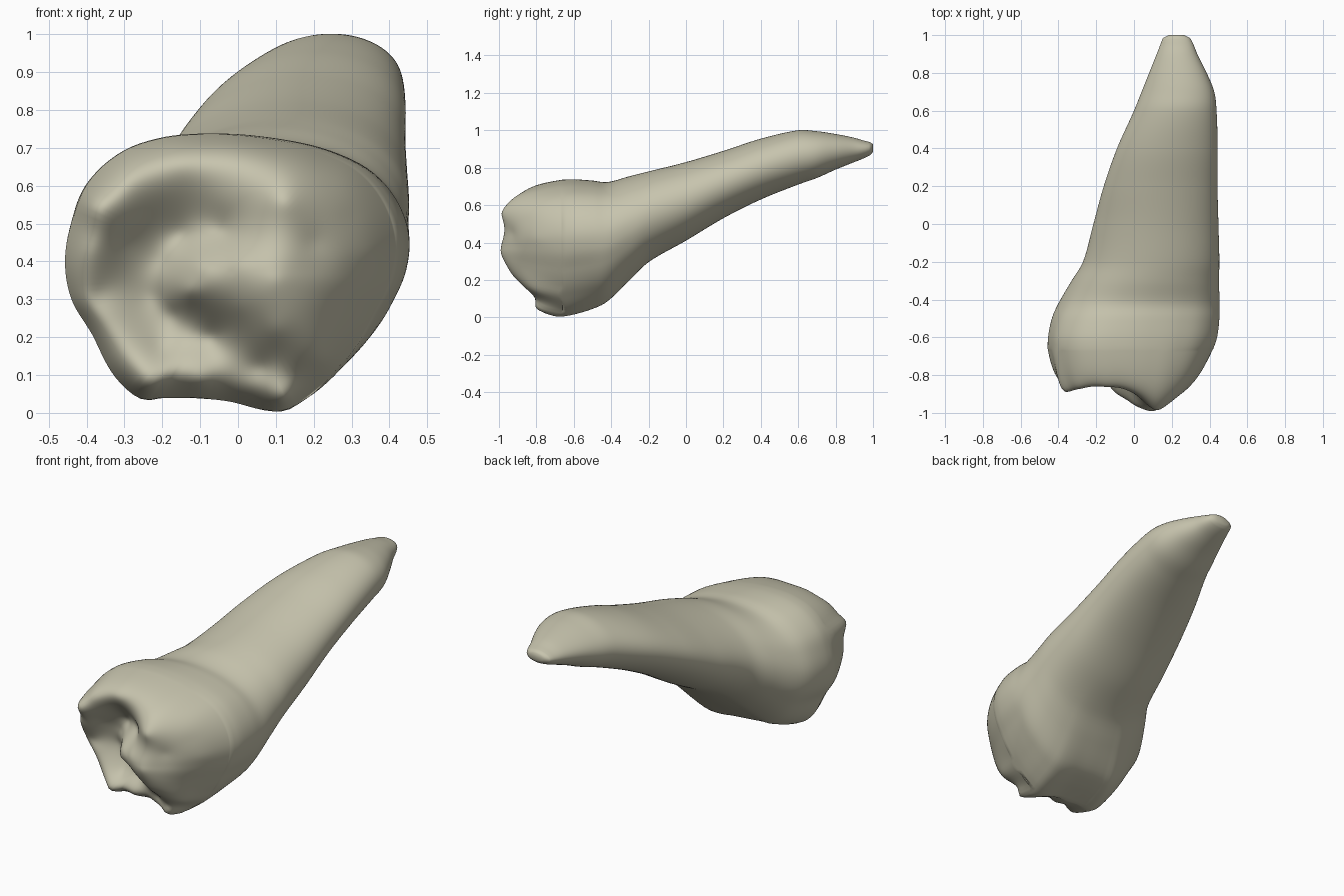
import bpy, bmesh, math

if "Cube" in bpy.data.objects:
    bpy.data.objects.remove(bpy.data.objects["Cube"])

N = 128          # points around each ring

# Stations along the tooth: y, xmin, xmax, zmin, zmax, crown shape blend
STATIONS = [
    (1.00, .185, .265, .885, .925, 0), (.985, .155, .295, .868, .936, 0),
    (.95, .14, .315, .85, .945, 0), (.9, .12, .335, .83, .96, 0),
    (.8, .08, .385, .79, .98, 0), (.7, .04, .425, .745, .995, 0),
    (.6, .0, .437, .71, 1.0, 0), (.4, -.09, .443, .63, .955, 0),
    (.2, -.16, .442, .53, .89, 0), (0, -.215, .447, .41, .83, 0),
    (-.2, -.27, .452, .295, .78, .1), (-.3, -.33, .45, .20, .755, .25),
    (-.42, -.4, .453, .085, .723, .55), (-.5, -.435, .452, .045, .731, .8),
    (-.6, -.455, .44, .015, .738, 1), (-.66, -.457, .42, .004, .736, 1)]

# Crown outline seen from the front
OUTLINE = [
    (.455, .45), (.44, .35), (.39, .25), (.3, .12), (.2, .03), (.14, 0),
    (0, .025), (-.1, .035), (-.19, .035), (-.24, .03), (-.3, .07), (-.38, .2),
    (-.44, .3), (-.457, .4), (-.44, .5), (-.4, .6), (-.3, .69), (-.2, .725),
    (-.05, .737), (.1, .725), (.25, .69), (.35, .64), (.42, .56)]

# Biting surface: x, z and how far forward it reaches
BITE = [
    # outer rim and small cusps
    (-.39, .55, .85), (-.40, .43, .82), (-.37, .31, .76), (-.32, .18, .76),
    (-.25, .07, .77), (-.1, .08, .77), (.02, .06, .75), (.14, .03, .745),
    (.13, .09, .80), (-.3, .63, .85), (-.15, .66, .86), (0, .67, .87),
    # large cusp and its ridge
    (.12, .63, .93), (.12, .56, .985), (.1, .465, .97), (.1, .35, .99),
    (-.1, .39, .88), (-.13, .32, .85), (0, .4, .95), (0, .28, .91),
    (.1, .22, .92), (.2, .45, .93), (.27, .4, .88), (.35, .42, .79),
    (.24, .26, .86), (.3, .52, .84), (.25, .61, .84), (.23, .14, .79),
    # basin and grooves
    (-.3, .45, .79), (-.2, .4, .74), (-.23, .31, .71), (-.2, .55, .81),
    (-.04, .56, .86), (-.04, .48, .83), (-.15, .47, .75), (-.17, .26, .72),
    (-.07, .2, .75), (.06, .12, .79), (-.2, .17, .74), (-.12, .13, .78)]


def hermite(xs, ys, x):
    """Smooth curve through points with ascending xs."""
    n = len(xs)
    i = max(k for k in range(n - 1) if xs[k] <= x or k == 0)

    def slope(k):
        a, b = max(k - 1, 0), min(k + 1, n - 1)
        return (ys[b] - ys[a]) / (xs[b] - xs[a])
    h = xs[i + 1] - xs[i]
    t = (x - xs[i]) / h
    return ((2*t**3 - 3*t*t + 1) * ys[i] + (t**3 - 2*t*t + t) * h * slope(i)
            + (3*t*t - 2*t**3) * ys[i + 1] + (t**3 - t*t) * h * slope(i + 1))


# Outline as a radius for each angle, in a unit box
polar = []
for x, z in OUTLINE:
    u, v = x / .457, (z - .3685) / .3685
    polar.append((math.atan2(v, u), math.hypot(u, v)))
polar.sort()
polar = ([(a - math.tau, r) for a, r in polar[-3:]] + polar
         + [(a + math.tau, r) for a, r in polar[:3]])
PA, PR = zip(*polar)
ANGLES = [-math.pi + math.tau * i / N for i in range(N)]
RADII = [hermite(PA, PR, a) for a in ANGLES]


def root_radius(a):
    """Ellipse, flattened at the upper left and fuller elsewhere."""
    def lobe(deg):
        return max(0, math.cos(a - math.radians(deg))) ** 4
    return 1 - .075 * lobe(135) + .06 * lobe(45) + .03 * lobe(-45) + .03 * lobe(-135)


def section(x0, x1, z0, z1, blend):
    pts = []
    for a, r in zip(ANGLES, RADII):
        q = root_radius(a)
        k = q + (r - q) * blend
        pts.append(((x0 + x1) / 2 + (x1 - x0) / 2 * k * math.cos(a),
                    (z0 + z1) / 2 + (z1 - z0) / 2 * k * math.sin(a)))
    # stretch back so the section exactly fills its box
    xs, zs = [p[0] for p in pts], [p[1] for p in pts]
    fx, fz = (x1 - x0) / (max(xs) - min(xs)), (z1 - z0) / (max(zs) - min(zs))
    return [(x0 + (x - min(xs)) * fx, z0 + (z - min(zs)) * fz) for x, z in pts]


bm = bmesh.new()
rings = []

# Root and crown sides
cols = list(zip(*STATIONS[::-1]))
M = 80
ys = sorted({round(-.66 + 1.66 * i / M, 4) for i in range(M + 1)} | {.985, .993})
for y in reversed(ys):
    pts = section(*[hermite(cols[0], cols[c], y) for c in range(1, 6)])
    rings.append([bm.verts.new((x, y, z)) for x, z in pts])

# Biting surface: a dome plus a smooth fit through the bite points
rim = section(*STATIONS[-1][1:])
CX, CZ, HW, HH = -.0185, .37, .4385, .366


def dome(x, z):
    u, v = (x - CX) / HW, (z - CZ) / HH
    a = math.atan2(v, u)
    c, d = math.cos(a), math.sin(a)
    s = min(1, math.hypot(u, v) / hermite(PA, PR, a))
    p = 3.2 + 8 * max(0, -c)**2 + 8 * max(0, d)**2 + 1 * max(0, -d)**2
    return .66 + .225 * (1 - s ** p)


def kernel(x, z, p):
    return math.sqrt((x - p[0])**2 + (z - p[1])**2 + .025**2)


fit = [(x, z, h - dome(x, z)) for x, z, h in BITE]
fit += [(x, z, 0) for x, z in rim[::5]]
A = [[kernel(p[0], p[1], q) for q in fit] + [p[2]] for p in fit]
n = len(fit)
for i in range(n):
    m = max(range(i, n), key=lambda r: abs(A[r][i]))
    A[i], A[m] = A[m], A[i]
    for r in range(n):
        if r != i:
            f = A[r][i] / A[i][i]
            A[r] = [b - f * c for b, c in zip(A[r], A[i])]
W = [A[i][n] / A[i][i] for i in range(n)]

K = 60
for k in range(1, K):
    s = 1 - (k / K) ** 1.3
    ring = []
    for x, z in rim:
        px, pz = CX + (x - CX) * s, CZ + (z - CZ) * s
        h = dome(px, pz) + sum(w * kernel(px, pz, p) for w, p in zip(W, fit))
        ring.append(bm.verts.new((px, -min(1, h), pz)))
    rings.append(ring)

# Skin between the rings and close both ends
for r0, r1 in zip(rings, rings[1:]):
    for i in range(N):
        j = (i + 1) % N
        bm.faces.new((r0[i], r0[j], r1[j], r1[i]))
bm.faces.new(rings[0])
bm.faces.new(rings[-1])
bmesh.ops.recalc_face_normals(bm, faces=bm.faces)

mesh = bpy.data.meshes.new("tooth")
bm.to_mesh(mesh)
bm.free()
mesh.shade_smooth()
tooth = bpy.data.objects.new("tooth", mesh)
bpy.context.collection.objects.link(tooth)

ivory = bpy.data.materials.new("ivory")
ivory.diffuse_color = (.57, .55, .42, 1)
ivory.use_nodes = True
ivory.node_tree.nodes["Principled BSDF"].inputs["Base Color"].default_value = ivory.diffuse_color
mesh.materials.append(ivory)
